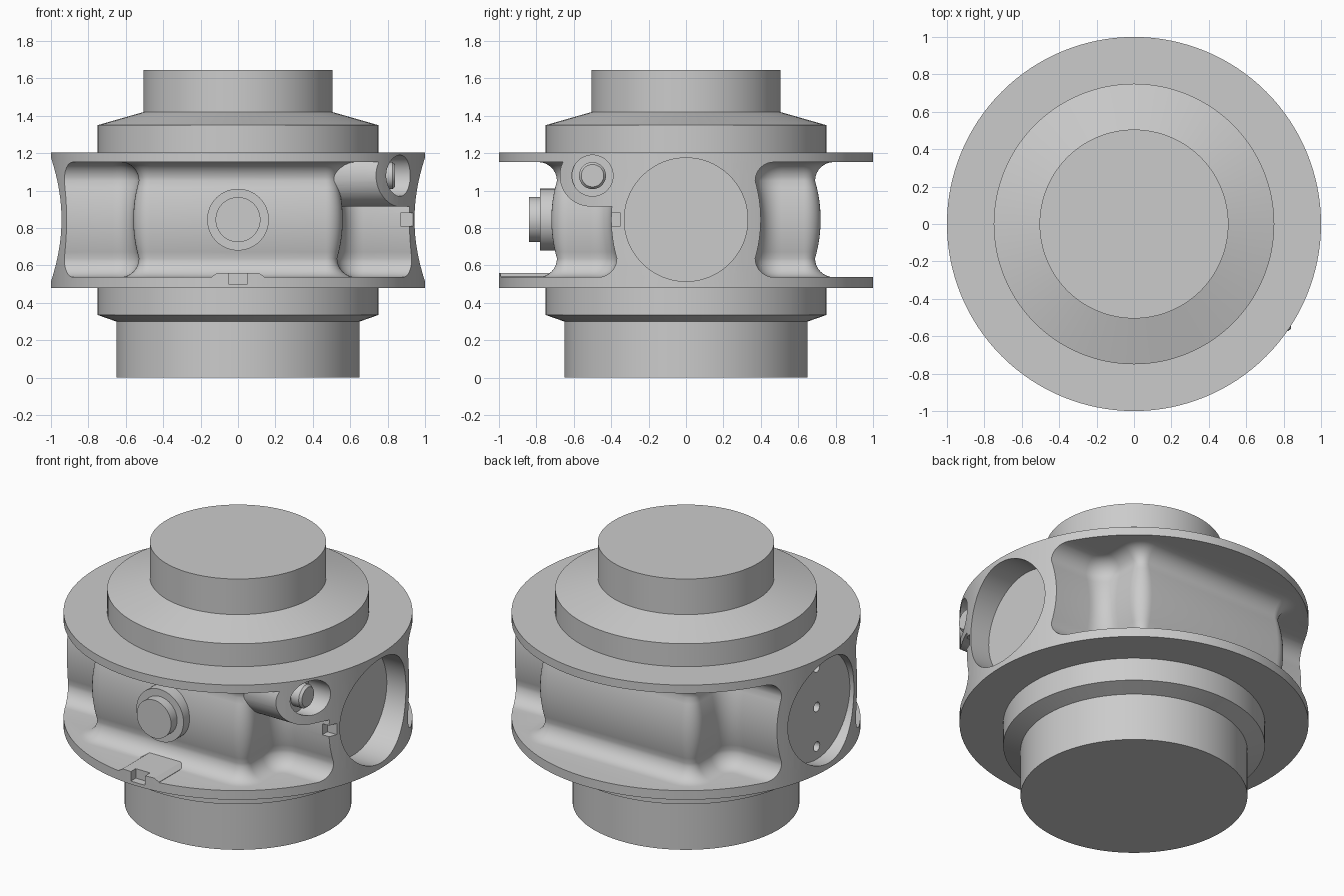
import bpy, bmesh, math
from mathutils import Vector

if "Cube" in bpy.data.objects:
    bpy.data.objects.remove(bpy.data.objects["Cube"])

MID = 0.845          # height of the cross axis
SEG = 128


def loft(name, rings):
    """Skin equal-length rings of points and cap both ends."""
    bm = bmesh.new()
    vs = [[bm.verts.new(p) for p in r] for r in rings]
    n = len(vs[0])
    for a, b in zip(vs, vs[1:]):
        for i in range(n):
            j = (i + 1) % n
            bm.faces.new((a[i], a[j], b[j], b[i]))
    bm.faces.new(vs[0])
    bm.faces.new(vs[-1])
    bmesh.ops.recalc_face_normals(bm, faces=bm.faces)
    me = bpy.data.meshes.new(name)
    bm.to_mesh(me)
    bm.free()
    ob = bpy.data.objects.new(name, me)
    bpy.context.collection.objects.link(ob)
    return ob


def turned(name, profile, axis='Z', at=(0, 0, 0), seg=SEG):
    """Lathe (radius, position) pairs about an axis through 'at'."""
    rings = []
    for r, h in profile:
        ring = []
        for i in range(seg):
            a = 2 * math.pi * i / seg
            c, s = r * math.cos(a), r * math.sin(a)
            p = {'X': (h, c, s), 'Y': (c, h, s), 'Z': (c, s, h)}[axis]
            ring.append(Vector(p) + Vector(at))
        rings.append(ring)
    return loft(name, rings)


def box(name, x, y, z):
    return loft(name, [[(x[0], y[0], k), (x[1], y[0], k), (x[1], y[1], k), (x[0], y[1], k)] for k in z])


def cut(target, cutter):
    cutter.hide_render = True
    m = target.modifiers.new("cut", 'BOOLEAN')
    m.operation = 'DIFFERENCE'
    m.solver = 'EXACT'
    m.object = cutter
    bpy.context.view_layer.objects.active = target
    bpy.ops.object.modifier_apply(modifier=m.name)
    bpy.data.objects.remove(cutter)


def smooth(ob):
    bpy.ops.object.select_all(action='DESELECT')
    ob.select_set(True)
    bpy.context.view_layer.objects.active = ob
    bpy.ops.object.shade_smooth_by_angle(angle=math.radians(30))


def pocket(name, side):
    """Cutter that leaves a block-shaped core with filleted, bulging walls."""
    rv, rc = 0.09, 0.11
    half = [((0.56 - rv + rv * math.sin(a), -0.72 + rv - rv * math.cos(a)), (math.sin(a), -math.cos(a)))
            for a in [math.pi / 2 * i / 8 for i in range(9)]]
    half += [((0.56 + rc - rc * math.cos(a), -0.40 - rc + rc * math.sin(a)), (math.cos(a), -math.sin(a)))
             for a in [math.pi / 2 * i / 8 for i in range(9)]]
    half.append(((1.3, -0.40), (0, -1)))
    path = [((-p[0], p[1]), (-n[0], n[1])) for p, n in reversed(half)] + half
    h, f = 0.3075, 0.10
    ts = [(h - f) * i / 6 for i in range(7)]
    levels = [(t, -0.03 * (t / (h - f)) ** 2) for t in ts]
    for i in range(1, 9):
        a = math.pi / 2 * i / 8
        levels.append((h - f + f * math.sin(a), -0.03 + f * (1 - math.cos(a))))
    levels = [(-t, d) for t, d in reversed(levels[1:])] + levels
    rings = []
    for t, d in levels:
        ring = [(p[0] + n[0] * d, side * (p[1] + n[1] * d), MID + t) for p, n in path]
        ring += [(1.3, -1.3 * side, MID + t), (-1.3, -1.3 * side, MID + t)]
        rings.append(ring)
    return loft(name, rings)


# Turned housing
body = turned("housing", [(0.65, 0), (0.65, 0.30), (0.75, 0.335), (0.75, 0.48), (1, 0.48), (1, 1.205),
                          (0.75, 1.205), (0.75, 1.35), (0.505, 1.42), (0.505, 1.645)])

# Front pocket keeps the boss support and the raised pad on the lower flange
front = pocket("front_pocket", 1)
cut(front, turned("boss_support", [(0.165, 0.45), (0.165, 1.4)], 'X', (0, -0.51, 1.08), 64))
cut(front, box("boss_web", (0.45, 1.4), (-0.51, -0.2), (0.916, 1.3)))
cut(front, loft("flange_pad", [[(-0.14, y, 0.5), (0.14, y, 0.5), (0.14, y, 0.54),
                                (0.11, y, 0.56), (-0.11, y, 0.56), (-0.14, y, 0.54)] for y in (-1.4, -0.6)]))
cut(body, front)
cut(body, pocket("back_pocket", -1))

# Side bores, deep on the right and shallow on the left
cut(body, turned("right_bore", [(0.33, 0.81), (0.33, 1.3)], 'X', (0, 0, MID)))
cut(body, turned("left_bore", [(0.33, -1.3), (0.33, -0.915)], 'X', (0, 0, MID)))
for dz in (-0.25, 0, 0.25):
    cut(body, turned("left_hole", [(0.03, -1.2), (0.03, -0.85)], 'X', (0, 0, MID + dz), 24))

# Boss recess, slot beside the right bore, notch in the flange rim
cut(body, turned("boss_recess", [(0.11, 0.77), (0.11, 1.3)], 'X', (0, -0.5, 1.08), 48))
cut(body, box("bore_slot", (0.87, 1.2), (-0.5, -0.35), (0.81, 0.88)))
cut(body, box("rim_notch", (-0.05, 0.05), (-1.2, -0.95), (0.50, 0.7)))
smooth(body)

# Plug inside the boss
smooth(turned("boss_plug", [(0.072, 0.7), (0.072, 0.825), (0.06, 0.84)], 'X', (0, -0.5, 1.08), 48))

# Front button
smooth(turned("front_button", [(0.165, -0.6), (0.165, -0.78), (0.12, -0.78), (0.12, -0.84)],
              'Y', (0, 0, MID), 64))
